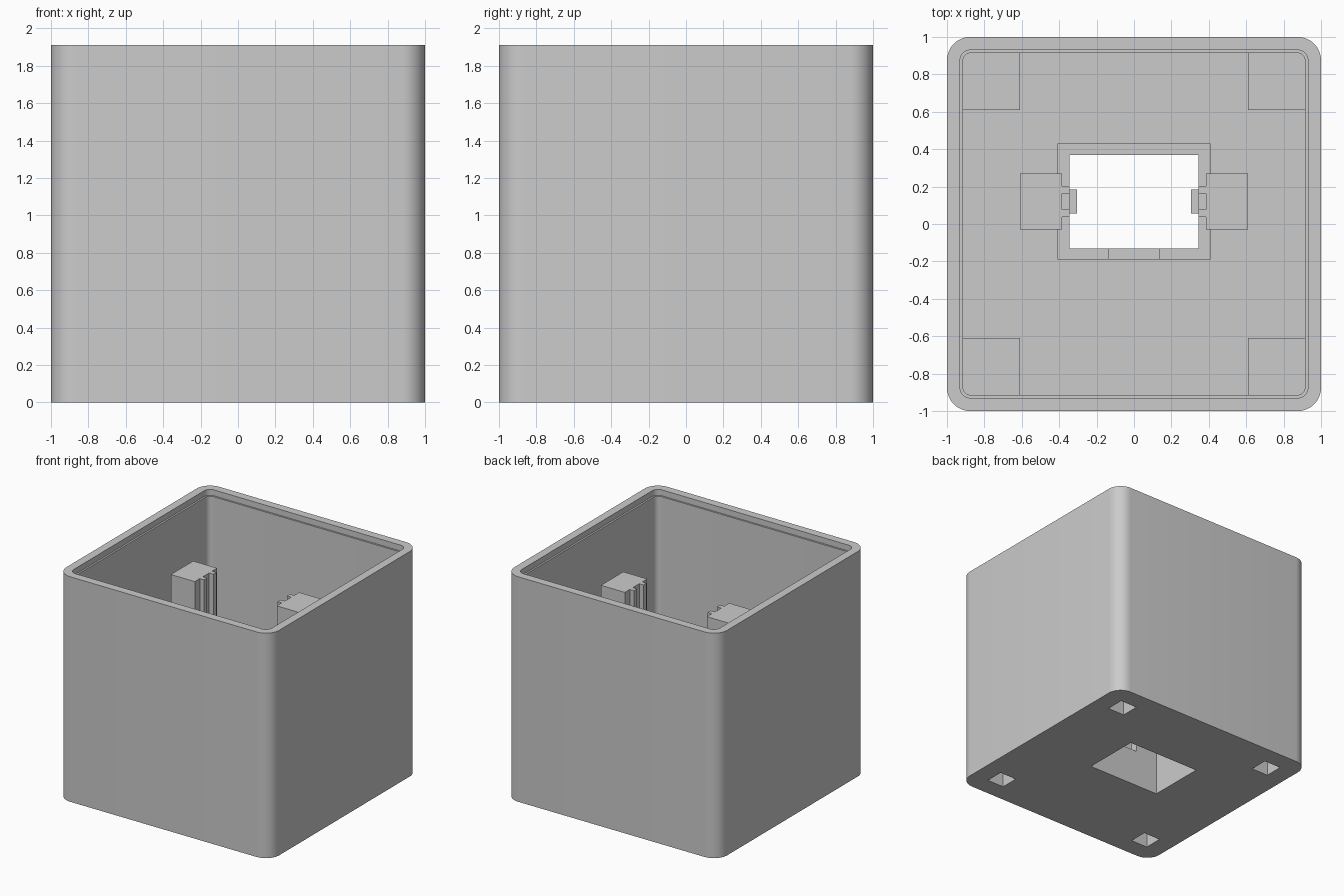
import bpy
import bmesh
import math

if "Cube" in bpy.data.objects:
    bpy.data.objects.remove(bpy.data.objects["Cube"])

HEIGHT = 1.91
FLOOR = 0.09
FRAME_TOP = 0.5
POST_TOP = 0.4
PILLAR_TOP = 1.63

grey = bpy.data.materials.new("plain_grey")
grey.use_nodes = True
grey.diffuse_color = (0.6, 0.6, 0.6, 1)
grey.node_tree.nodes["Principled BSDF"].inputs["Base Color"].default_value = (0.6, 0.6, 0.6, 1)


def prism(name, outline, z0, z1):
    """Extrude a counter-clockwise outline from z0 to z1."""
    bm = bmesh.new()
    base = bm.faces.new([bm.verts.new((x, y, z0)) for x, y in outline])
    top = bmesh.ops.extrude_face_region(bm, geom=[base])["geom"]
    for v in top:
        if isinstance(v, bmesh.types.BMVert):
            v.co.z = z1
    bmesh.ops.recalc_face_normals(bm, faces=bm.faces)
    mesh = bpy.data.meshes.new(name)
    bm.to_mesh(mesh)
    bm.free()
    mesh.materials.append(grey)
    obj = bpy.data.objects.new(name, mesh)
    bpy.context.collection.objects.link(obj)
    return obj


def block(name, x0, x1, y0, y1, z0, z1):
    x0, x1 = sorted((x0, x1))
    y0, y1 = sorted((y0, y1))
    return prism(name, [(x0, y0), (x1, y0), (x1, y1), (x0, y1)], z0, z1)


def rounded_square(half, radius, steps=10):
    points = []
    for corner in range(4):
        mid = math.radians(45 + 90 * corner)
        cx = math.copysign(half - radius, math.cos(mid))
        cy = math.copysign(half - radius, math.sin(mid))
        for i in range(steps + 1):
            a = math.radians(90 * (corner + i / steps))
            points.append((cx + radius * math.cos(a), cy + radius * math.sin(a)))
    return points


def cut(obj, cutter):
    """Subtract the cutter from the object and discard it."""
    cutter.hide_render = True
    mod = obj.modifiers.new("cut", "BOOLEAN")
    mod.operation = "DIFFERENCE"
    mod.solver = "EXACT"
    mod.object = cutter
    bpy.ops.object.select_all(action="DESELECT")
    bpy.context.view_layer.objects.active = obj
    obj.select_set(True)
    bpy.ops.object.modifier_apply(modifier=mod.name)
    bpy.data.objects.remove(cutter)


def opening():
    return block("opening_cutter", -0.345, 0.345, -0.13, 0.37, -0.2, 1)


def pocket(sx, sy):
    return block("pocket_cutter", sx * 0.68, sx * 0.84, sy * 0.68, sy * 0.84, -0.2, 0.31)


corners = [(sx, sy) for sx in (-1, 1) for sy in (-1, 1)]

# Open box with a shallow lid ledge, base opening and corner pockets
shell = prism("box_shell", rounded_square(1, 0.125), 0, HEIGHT)
cut(shell, prism("cavity_cutter", rounded_square(0.915, 0.045), FLOOR, HEIGHT + 0.2))
cut(shell, prism("ledge_cutter", rounded_square(0.93, 0.055), HEIGHT - 0.05, HEIGHT + 0.2))
cut(shell, opening())
for sx, sy in corners:
    cut(shell, pocket(sx, sy))
bpy.ops.object.shade_smooth_by_angle(angle=math.radians(30))

# Hollow corner posts
for sx, sy in corners:
    side = ("front_" if sy < 0 else "back_") + ("left" if sx > 0 else "right")
    post = block(side + "_corner_post", sx * 0.61, sx * 0.925, sy * 0.61, sy * 0.925,
                 FLOOR - 0.03, POST_TOP)
    cut(post, pocket(sx, sy))

# Raised frame round the opening, notched at the front
frame = block("opening_frame", -0.41, 0.41, -0.19, 0.43, FLOOR - 0.03, FRAME_TOP)
cut(frame, opening())
cut(frame, block("notch_cutter", -0.135, 0.135, -0.3, -0.05, 0.32, 1))

# Slotted pillars and the small stops below their slots
half_profile = [(0.61, -0.15), (0.385, -0.15), (0.385, -0.083), (0.345, -0.083),
                (0.345, -0.043), (0.385, -0.043)]
profile = half_profile + [(x, -y) for x, y in reversed(half_profile)]
for side, s in (("left", 1), ("right", -1)):
    prism(side + "_pillar", [(s * x, y + 0.12) for x, y in profile],
          FLOOR - 0.03, PILLAR_TOP)
    block(side + "_stop", s * 0.305, s * 0.38, 0.055, 0.185, 0.32, 0.42)
